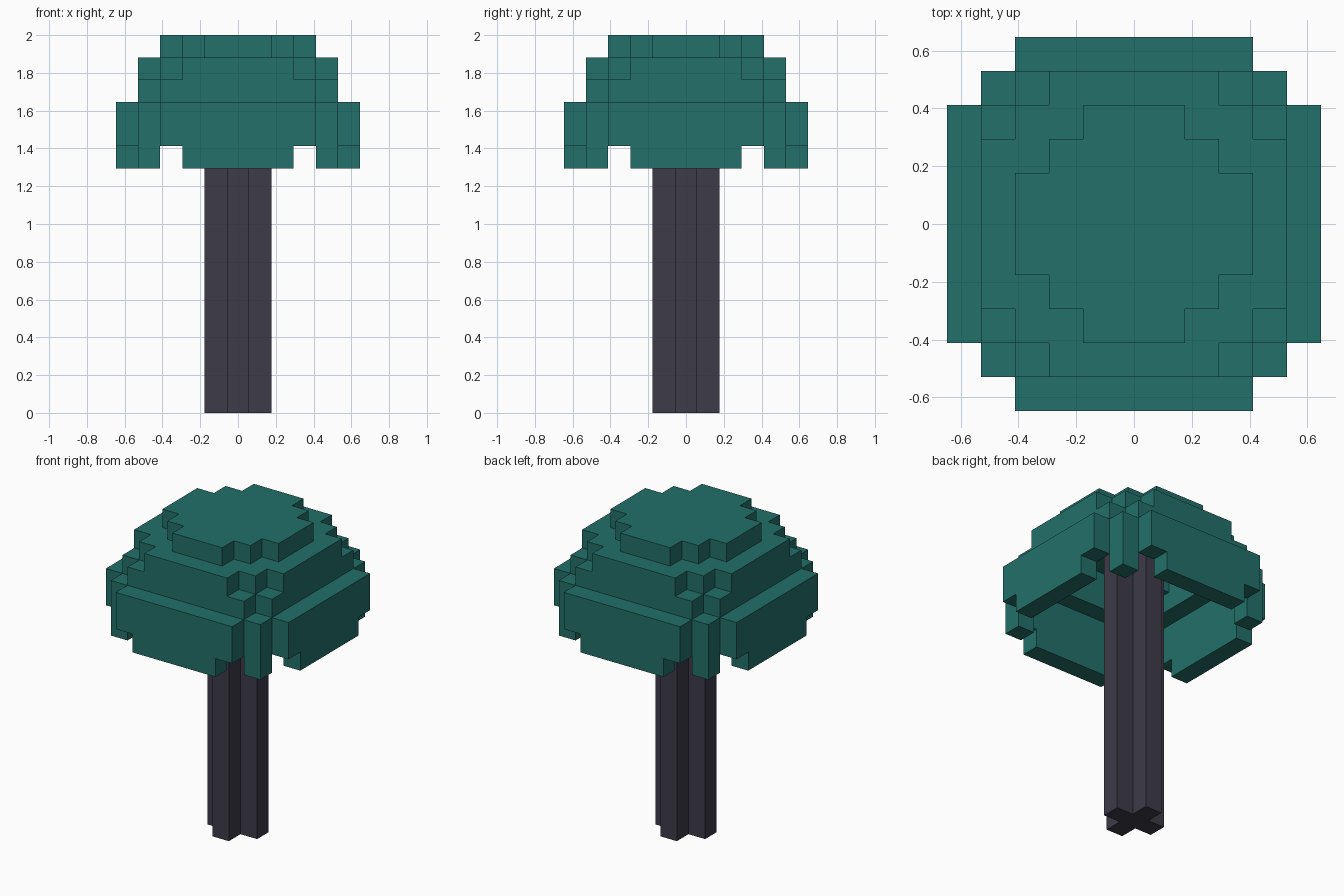
import bpy
import bmesh
from math import pi
from mathutils import Matrix, Vector

if "Cube" in bpy.data.objects:
    bpy.data.objects.remove(bpy.data.objects["Cube"], do_unlink=True)

U = 2 / 17  # edge of one block


def material(name, rgb):
    mat = bpy.data.materials.new(name)
    mat.use_nodes = True
    mat.diffuse_color = (*rgb, 1)
    mat.node_tree.nodes["Principled BSDF"].inputs["Base Color"].default_value = (*rgb, 1)
    return mat


def extrude(bm, points, offset):
    """Solid prism from a flat outline, in block units."""
    face = bm.faces.new([bm.verts.new(p) for p in points])
    out = bmesh.ops.extrude_face_region(bm, geom=[face], use_keep_orig=True)
    moved = [v for v in out["geom"] if isinstance(v, bmesh.types.BMVert)]
    bmesh.ops.translate(bm, verts=moved, vec=offset)


def build(name, mat, points, offset, copies=1):
    """Prism repeated by quarter turns about the trunk."""
    bm = bmesh.new()
    for i in range(copies):
        turn = Matrix.Rotation(i * pi / 2, 3, "Z")
        extrude(bm, [turn @ Vector(p) for p in points], turn @ Vector(offset))
    bmesh.ops.scale(bm, verts=bm.verts, vec=(U, U, U))
    bmesh.ops.recalc_face_normals(bm, faces=bm.faces)
    mesh = bpy.data.meshes.new(name)
    bm.to_mesh(mesh)
    bm.free()
    mesh.materials.append(mat)
    obj = bpy.data.objects.new(name, mesh)
    bpy.context.collection.objects.link(obj)
    return obj


def plan(quarter, z):
    """Repeat a quarter outline around the centre."""
    return [Matrix.Rotation(i * pi / 2, 3, "Z") @ Vector((x, y, z))
            for i in range(4) for x, y in quarter]


def stepped(y, steps):
    """Upright mirrored outline from (half width, height) pairs."""
    return [(w, y, z) for w, z in steps] + [(-w, y, z) for w, z in reversed(steps)]


bark = material("dark bark", (0.047, 0.044, 0.065))
leaf = material("teal leaves", (0.016, 0.16, 0.142))

# Plus-shaped trunk reaching the underside of the cap
build("trunk", bark, plan([(1.5, -.5), (1.5, .5), (.5, .5)], 0), (0, 0, 16))

# Outer hanging walls, narrower in the bottom row
build("canopy_walls", leaf,
      stepped(4.5, [(2.5, 11), (2.5, 12), (3.5, 12), (3.5, 14)]), (0, 1, 0), 4)

# Hanging corner columns
build("canopy_corners", leaf,
      [(3.5, 3.5, 11), (4.5, 3.5, 11), (4.5, 4.5, 11), (3.5, 4.5, 11)], (0, 0, 3), 4)

# Upper walls, stepping in once
build("shoulder_walls", leaf,
      stepped(3.5, [(3.5, 14), (3.5, 15), (2.5, 15), (2.5, 16)]), (0, 1, 0), 4)

# Elbow blocks that close the corners under the cap
elbow = [(1.5, 2.5), (2.5, 2.5), (2.5, 1.5), (3.5, 1.5), (3.5, 3.5), (1.5, 3.5)]
build("shoulder_corners", leaf, [(x, y, 15) for x, y in elbow], (0, 0, 1), 4)

# Top cap with stepped corners
build("canopy_cap", leaf,
      plan([(3.5, 1.5), (2.5, 1.5), (2.5, 2.5), (1.5, 2.5), (1.5, 3.5)], 16), (0, 0, 1))
